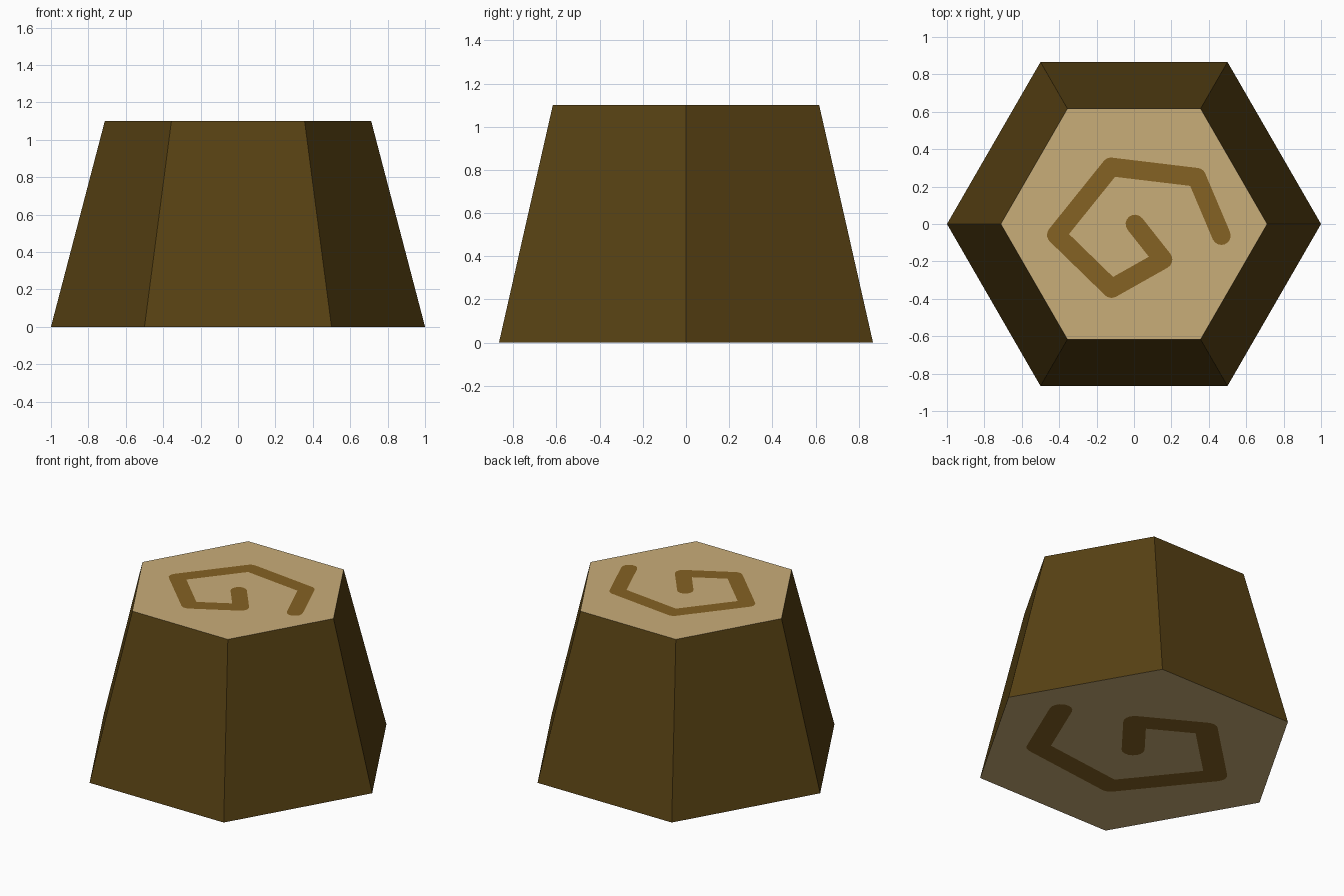
import bpy, bmesh, math
from mathutils import Vector

if "Cube" in bpy.data.objects:
    bpy.data.objects.remove(bpy.data.objects["Cube"])

BOTTOM_R, TOP_R, HEIGHT = 1.0, 0.712, 1.1
STROKE = 0.05
PATH = [(0.005, 0.0), (0.155, -0.19), (-0.12, -0.345), (-0.415, -0.058),
        (-0.123, 0.305), (0.335, 0.25), (0.467, -0.062)]


def material(name, rgb):
    def lin(c):
        c /= 255
        return c / 12.92 if c <= 0.04045 else ((c + 0.055) / 1.055) ** 2.4
    m = bpy.data.materials.new(name)
    m.diffuse_color = (*[lin(c) for c in rgb], 1)
    m.use_nodes = True
    m.node_tree.nodes["Principled BSDF"].inputs["Base Color"].default_value = m.diffuse_color
    return m


def arc(c, r, a0, sweep, n):
    """Points clockwise from a0 around c."""
    return [c + r * Vector((math.cos(a0 - sweep * i / n), math.sin(a0 - sweep * i / n)))
            for i in range(n + 1)]


def spiral_outline(path, r):
    """Clockwise stroke outline: rounded outer corners and ends, sharp inner corners."""
    p = [Vector(q) for q in path]
    d = [(b - a).normalized() for a, b in zip(p, p[1:])]
    left = [math.atan2(v.y, v.x) + math.pi / 2 for v in d]
    pts = arc(p[0], r, left[0] + math.pi, math.pi, 8)
    for i in range(1, len(p) - 1):
        pts += arc(p[i], r, left[i - 1], (left[i - 1] - left[i]) % (2 * math.pi), 5)
    pts += arc(p[-1], r, left[-1], math.pi, 8)
    for i in range(len(p) - 2, 0, -1):
        n0, n1 = (Vector((v.y, -v.x)) for v in (d[i - 1], d[i]))
        pts.append(p[i] + (n0 + n1) * r / (1 + n0.dot(n1)))
    return pts


def ring_edges(bm, verts):
    return [bm.edges.get((a, b)) or bm.edges.new((a, b))
            for a, b in zip(verts, verts[1:] + verts[:1])]


bm = bmesh.new()

# Tapered six-sided bark
hexes = []
for r, z in ((BOTTOM_R, 0), (TOP_R, HEIGHT)):
    hexes.append([bm.verts.new((r * math.cos(i * math.pi / 3), r * math.sin(i * math.pi / 3), z))
                  for i in range(6)])
low, high = hexes
for i in range(6):
    j = (i + 1) % 6
    bm.faces.new((low[i], low[j], high[j], high[i])).material_index = 0

# Cut ends with the growth-ring spiral set into the face; the lower one is flipped and larger
outline = spiral_outline(PATH, STROKE)
for rim, z, k, flip in ((high, HEIGHT, 1, 1), (low, 0, BOTTOM_R / TOP_R, -1)):
    spiral = [bm.verts.new((q.x * k, q.y * k * flip, z)) for q in outline]
    edges = ring_edges(bm, rim) + ring_edges(bm, spiral)
    res = bmesh.ops.triangle_fill(bm, edges=edges, use_beauty=True, normal=(0, 0, flip))
    for f in res["geom"]:
        if isinstance(f, bmesh.types.BMFace):
            f.material_index = 1
    bm.faces.new(spiral).material_index = 2

bmesh.ops.recalc_face_normals(bm, faces=bm.faces[:])
mesh = bpy.data.meshes.new("stump")
bm.to_mesh(mesh)
bm.free()
for m in (material("dark bark", (87, 65, 19)),
          material("pale wood", (201, 173, 121)),
          material("ring brown", (133, 98, 36))):
    mesh.materials.append(m)
bpy.context.collection.objects.link(bpy.data.objects.new("stump", mesh))
